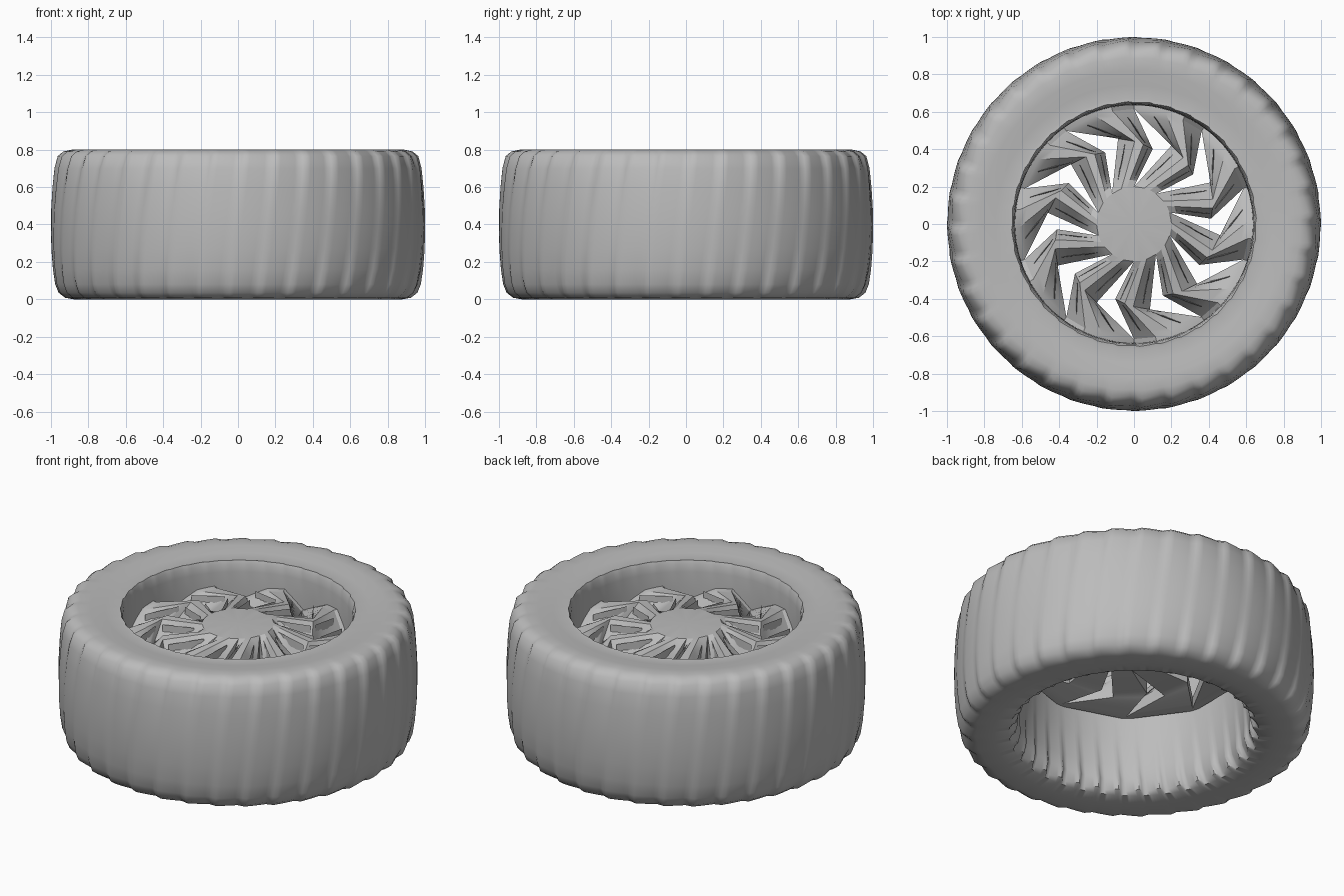
import bpy, bmesh, math
from math import sin, cos, pi, radians
from mathutils import Vector

old = bpy.data.objects.get("Cube")
if old:
    bpy.data.objects.remove(old, do_unlink=True)

grey = bpy.data.materials.new("plain grey")
grey.use_nodes = True
grey.diffuse_color = (0.5, 0.5, 0.5, 1)
grey.node_tree.nodes["Principled BSDF"].inputs["Base Color"].default_value = (0.5, 0.5, 0.5, 1)


def finish(name, bm, angle):
    bmesh.ops.remove_doubles(bm, verts=bm.verts, dist=0.0005)
    bmesh.ops.recalc_face_normals(bm, faces=bm.faces)
    mesh = bpy.data.meshes.new(name)
    bm.to_mesh(mesh)
    bm.free()
    mesh.materials.append(grey)
    ob = bpy.data.objects.new(name, mesh)
    bpy.context.collection.objects.link(ob)
    bpy.ops.object.select_all(action='DESELECT')
    ob.select_set(True)
    bpy.context.view_layer.objects.active = ob
    bpy.ops.object.shade_smooth_by_angle(angle=radians(angle))
    return ob


# Tyre and barrel: closed profile of radius, height, scallop depth
PROFILE = [
    (0.635, 0.50, 0.0), (0.635, 0.62, 0.0), (0.638, 0.72, 0.0), (0.645, 0.765, 0.004),
    (0.655, 0.785, 0.006), (0.67, 0.782, 0.0), (0.74, 0.788, 0.0), (0.82, 0.798, 0.0),
    (0.89, 0.80, 0.006), (0.935, 0.79, 0.022), (0.965, 0.765, 0.022), (0.982, 0.70, 0.014),
    (0.992, 0.60, 0.008), (0.999, 0.48, 0.005), (1.0, 0.38, 0.004), (0.998, 0.27, 0.005),
    (0.99, 0.16, 0.009), (0.978, 0.08, 0.016), (0.96, 0.035, 0.022), (0.925, 0.008, 0.02),
    (0.88, 0.0, 0.005), (0.78, 0.0, 0.0), (0.70, 0.01, 0.006), (0.66, 0.03, -0.03),
    (0.645, 0.09, -0.02), (0.648, 0.18, -0.008), (0.645, 0.35, 0.0)]
LUGS, STEPS = 36, 8


def lug_wave(t):
    # slow rise and quick drop, giving swept scallops
    t %= 1.0
    return t / 0.75 if t < 0.75 else (1 - t) / 0.25


bm = bmesh.new()
rings = []
n = LUGS * STEPS
for i in range(n):
    ring = []
    for r, z, depth in PROFILE:
        a = 2 * pi * i / n + 0.12 * (z - 0.4)
        rad = r - depth * lug_wave(i / STEPS)
        ring.append(bm.verts.new((rad * cos(a), rad * sin(a), z)))
    rings.append(ring)
m = len(PROFILE)
for i in range(n):
    p, q = rings[i], rings[(i + 1) % n]
    for j in range(m):
        bm.faces.new((p[j], q[j], q[(j + 1) % m], p[(j + 1) % m]))
finish("tyre", bm, 40)

# Swept spokes: ten bent arms left between chevron openings
SPOKES = 10
SECTOR = 2 * pi / SPOKES
TIP, BEND_IN, BEND_OUT, END = Vector((0, 0.2)), Vector((0.1, 0.4)), Vector((0.2, 0.42)), Vector((0, 0.615))


def along(bend, t):
    p = TIP.lerp(bend, t * 2) if t < 0.5 else bend.lerp(END, t * 2 - 1)
    return p.length, math.atan2(p.y, p.x)


def section(bm, k, t, rim=None):
    # four points across the crest and two underneath
    r0, a0 = along(BEND_IN, t)
    r1, a1 = along(BEND_OUT, t)
    if rim:
        r0 = r1 = rim
    a0, a1 = a0 + k * SECTOR, a1 + (k + 1) * SECTOR
    top, low = 0.70 - 0.06 * t, 0.53 - 0.06 * t
    drop = 0.10 * min(1, t * 4)
    pts = []
    for f, z in ((0, top - drop), (0.3, top), (0.55, top - 0.01 * t), (1, top - drop), (1, low), (0, low)):
        r, a = r0 + (r1 - r0) * f, a0 + (a1 - a0) * f
        pts.append(bm.verts.new((r * cos(a), r * sin(a), z)))
    return pts


bm = bmesh.new()
hub_top, hub_low = [], []
for k in range(SPOKES):
    rows = [section(bm, k, t / 12) for t in range(13)] + [section(bm, k, 1, 0.645)]
    for p, q in zip(rows, rows[1:]):
        for j in range(6):
            bm.faces.new((p[j], q[j], q[(j + 1) % 6], p[(j + 1) % 6]))
    hub_top += rows[0][0:3]
    hub_low.append(rows[0][5])
    # hub end strip closing the underside to the neighbouring spoke
    bm.faces.new(rows[0][0:4] + [bm.verts.new((0, 0, 0.705))])
    bm.faces.new((rows[0][5], rows[0][4], bm.verts.new((0, 0, 0.53))))
finish("spokes", bm, 25)

# Thin splinter ridges sweeping along both flanks of every spoke
bm = bmesh.new()
for k in range(SPOKES):
    for f, t0, t1 in ((0.14, 0.08, 0.48), (0.8, 0.1, 0.45), (0.16, 0.55, 0.9), (0.78, 0.55, 0.92)):
        rows = []
        for t in (t0, (t0 + t1) / 2, t1):
            ra, aa = along(BEND_IN, t)
            rb, ab = along(BEND_OUT, t)
            ab += SECTOR
            wide = 0.05 if t not in (t0, t1) else 0.012
            row = []
            for df, z in ((-wide, 0.57), (0, 0.685 - 0.06 * t), (wide, 0.57)):
                r, a = ra + (rb - ra) * (f + df), aa + (ab - aa) * (f + df) + k * SECTOR
                row.append(bm.verts.new((r * cos(a), r * sin(a), z)))
            rows.append(row)
        for p, q in zip(rows, rows[1:]):
            for j in range(3):
                bm.faces.new((p[j], q[j], q[(j + 1) % 3], p[(j + 1) % 3]))
        bm.faces.new(rows[0])
        bm.faces.new(rows[-1])
finish("spoke_ridges", bm, 25)
